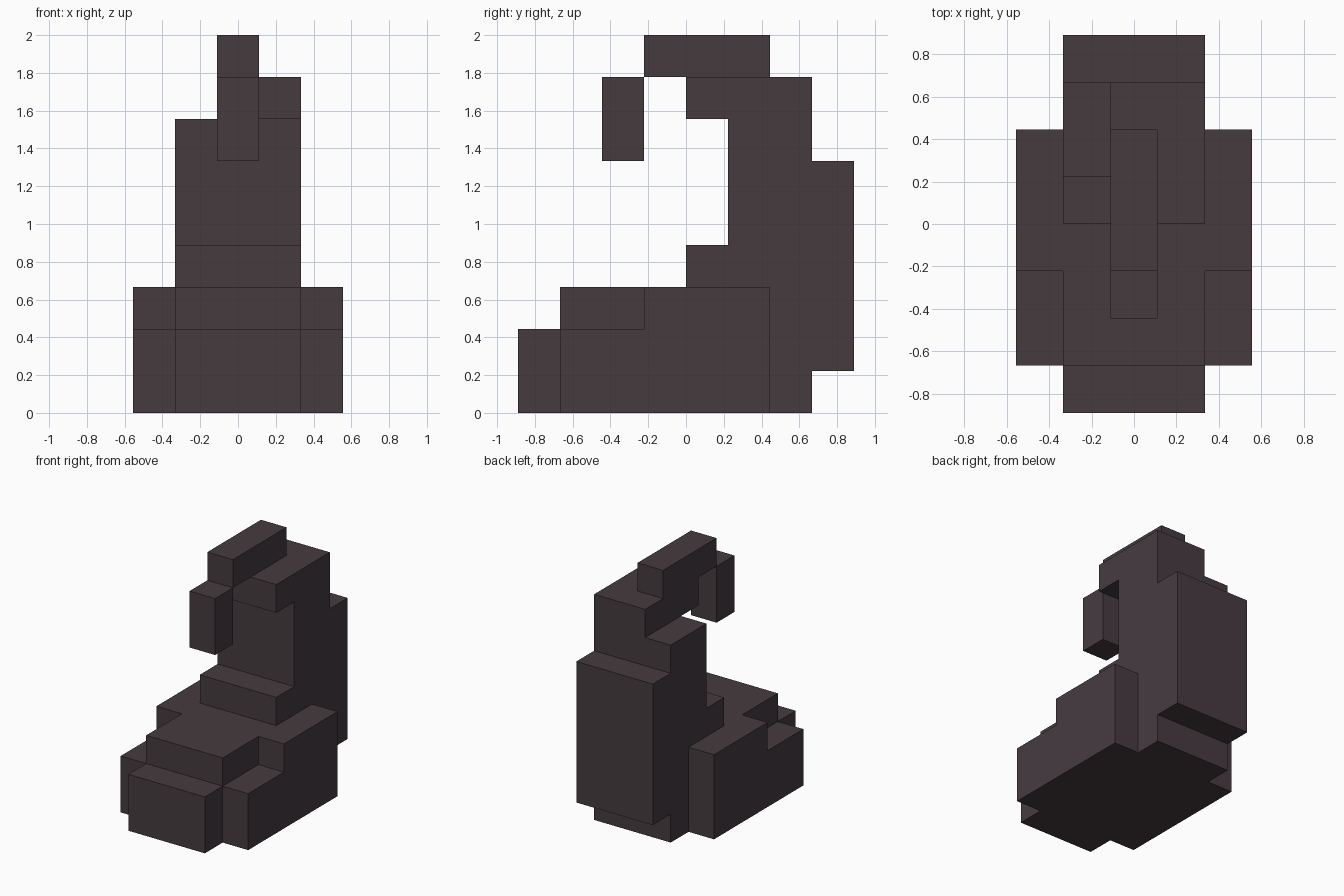
import bpy, bmesh, math
from itertools import product
from mathutils import Vector

cube = bpy.data.objects.get("Cube")
if cube:
    bpy.data.objects.remove(cube, do_unlink=True)

UNIT = 2 / 9                      # one block of the grid
CENTRE = Vector((2.5, 4, 0))      # middle of the footprint, in blocks

stone = bpy.data.materials.new("dark_mauve_stone")
stone.use_nodes = True
COLOUR = (0.0612, 0.0437, 0.0513, 1)
stone.diffuse_color = COLOUR
stone.node_tree.nodes["Principled BSDF"].inputs["Base Color"].default_value = COLOUR


def cells(x, y, z):
    """All grid cells in a box given by its x, y and z ranges."""
    return set(product(range(*x), range(*y), range(*z)))


def side(x):
    """Side block with a lower front half."""
    return cells(x, (1, 6), (0, 2)) | cells(x, (3, 6), (2, 3))


WIDE, THIN = (1, 4), (2, 3)
parts = {
    "base": cells(WIDE, (0, 7), (0, 2)) | cells(WIDE, (1, 7), (2, 3)),
    "right_side_block": side((0, 1)),
    "left_side_block": side((4, 5)),
    "front_step": cells(WIDE, (4, 5), (3, 4)),
    "upright": cells(WIDE, (5, 7), (3, 7)),
    "back_slab": cells(WIDE, (7, 8), (1, 6)),
    "upper_block": cells((2, 4), (4, 7), (7, 8)),
    "top_beam": cells(THIN, (3, 6), (8, 9)),
    "hanging_tip": cells(THIN, (2, 3), (6, 8)),
}
filled = set().union(*parts.values())


def build(name, part):
    """Skin the outer faces of a part, leaving out faces buried in neighbours."""
    bm = bmesh.new()
    for cell in part:
        for axis, sign in product(range(3), (-1, 1)):
            normal = Vector([sign * (i == axis) for i in range(3)])
            beside = tuple(int(c + n) for c, n in zip(cell, normal))
            if beside in filled:
                continue
            u = Vector([float(i == (axis + 1) % 3) for i in range(3)]) / 2
            v = normal.cross(u)
            mid = Vector(cell) + Vector((0.5, 0.5, 0.5)) + normal / 2 - CENTRE
            corners = (mid - u - v, mid + u - v, mid + u + v, mid - u + v)
            bm.faces.new([bm.verts.new(c * UNIT) for c in corners])
    bmesh.ops.remove_doubles(bm, verts=bm.verts, dist=0.001)
    bmesh.ops.dissolve_limit(bm, angle_limit=math.radians(1),
                             verts=bm.verts, edges=bm.edges)
    mesh = bpy.data.meshes.new(name)
    bm.to_mesh(mesh)
    bm.free()
    mesh.materials.append(stone)
    bpy.context.collection.objects.link(bpy.data.objects.new(name, mesh))


for name, part in parts.items():
    build(name, part)
